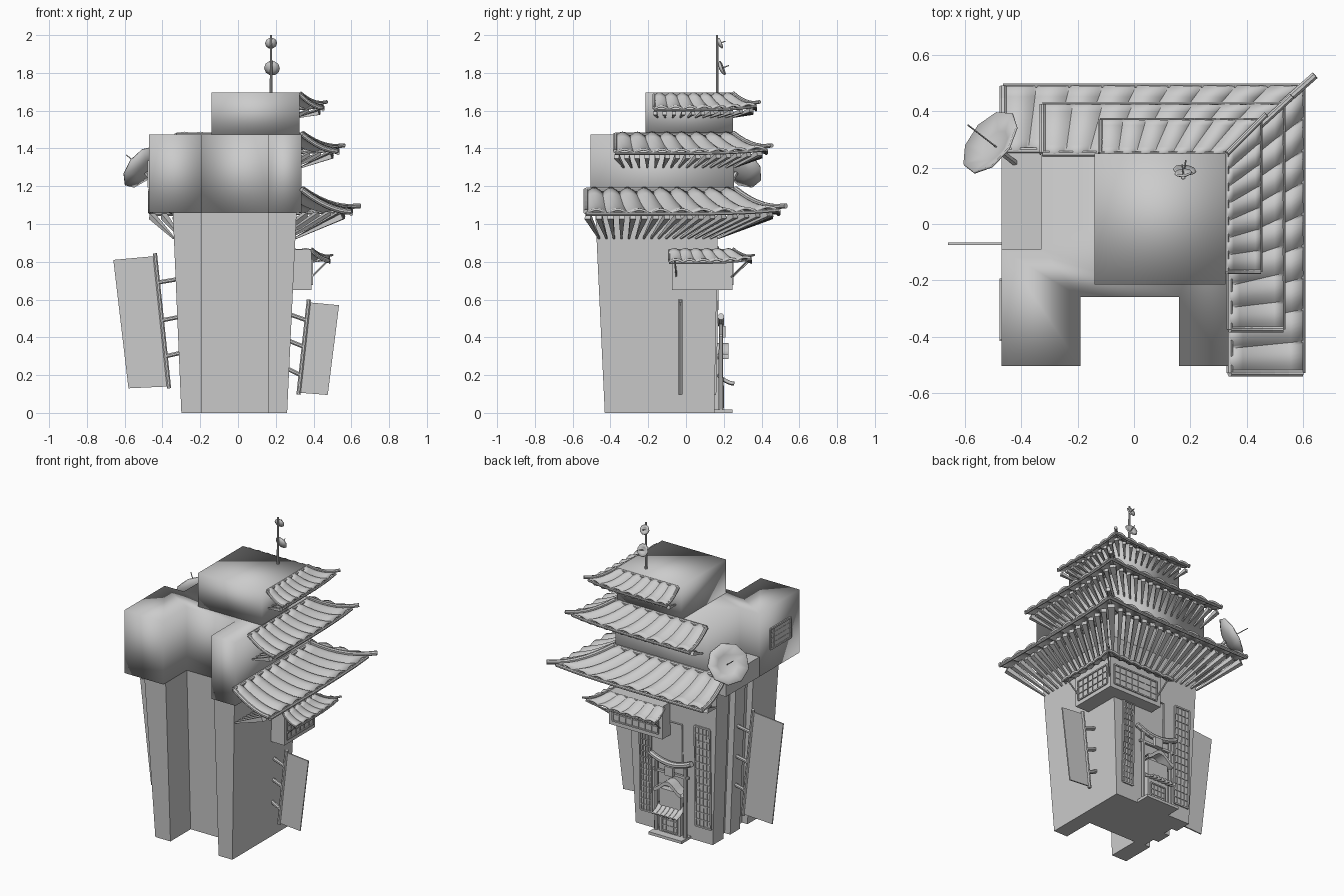
import bpy, math
from mathutils import Vector as V

if "Cube" in bpy.data.objects:
    bpy.data.objects.remove(bpy.data.objects["Cube"])


def mesh(name, verts, faces, smooth=None):
    me = bpy.data.meshes.new(name)
    me.from_pydata([tuple(v) for v in verts], [], faces)
    me.update()
    ob = bpy.data.objects.new(name, me)
    bpy.context.collection.objects.link(ob)
    if smooth:
        bpy.context.view_layer.objects.active = ob
        ob.select_set(True)
        if smooth == 'full':
            bpy.ops.object.shade_smooth()
        else:
            bpy.ops.object.shade_smooth_by_angle(angle=math.radians(smooth))
        ob.select_set(False)
    return ob


def prism(name, bottom, top, z0, z1, smooth=None):
    n = len(bottom)
    verts = [(x, y, z0) for x, y in bottom] + [(x, y, z1) for x, y in top]
    faces = [(i, (i + 1) % n, n + (i + 1) % n, n + i) for i in range(n)]
    faces += [tuple(reversed(range(n))), tuple(range(n, 2 * n))]
    return mesh(name, verts, faces, smooth)


def box(name, x0, x1, y0, y1, z0, z1, smooth=None):
    p = [(x0, y0), (x1, y0), (x1, y1), (x0, y1)]
    return prism(name, p, p, z0, z1, smooth)


def rods(name, items, sides=6, smooth=None):
    """Tapered rods (a, b, radius_a, radius_b) joined in one object."""
    verts, faces = [], []
    for a, b, ra, rb in items:
        a, b = V(a), V(b)
        d = (b - a).normalized()
        s = d.cross(V((0, 0, 1)) if abs(d.z) < .95 else V((0, 1, 0))).normalized()
        t = s.cross(d)
        k = len(verts)
        for c, r in ((a, ra), (b, rb)):
            for i in range(sides):
                w = 2 * math.pi * (i + .5) / sides
                verts.append(c + s * r * math.cos(w) + t * r * math.sin(w))
        faces += [(k + i, k + (i + 1) % sides, k + sides + (i + 1) % sides, k + sides + i) for i in range(sides)]
        faces += [tuple(k + i for i in reversed(range(sides))), tuple(k + sides + i for i in range(sides))]
    return mesh(name, verts, faces, smooth)


def path(pts, r):
    return [(a, b, r, r) for a, b in zip(pts, pts[1:])]


def tiles(name, start, c, e, z0, z1, waves, amp, right, mitre=True, lift=.02):
    """Concave wavy roof slope; returns its point function f(t along, v outward)."""
    (cp, cq), (ep, eq) = c, e

    def f(t, v, w=0):
        end = cp + (ep - cp) * v if mitre else cp
        p = start + (end - start) * t
        q = cq + (eq - cq) * v
        z = z0 + (z1 - z0) * (1 - (1 - min(v, 1)) ** 1.8) + lift * t ** 5 * v * mitre + w
        return V((q, p, z)) if right else V((p, q, z))
    n, m = waves * 8, 6
    verts = [f(i / n, j / m, amp * (abs(math.sin(math.pi * waves * i / n)) - .5)) for i in range(n + 1) for j in range(m + 1)]
    faces = []
    for i in range(n):
        for j in range(m):
            k = i * (m + 1) + j
            q = (k, k + m + 1, k + m + 2, k + 1)
            faces.append(q if not right else q[::-1])
    ob = mesh(name, verts, [q[::-1] for q in faces], 40)
    sol = ob.modifiers.new('thickness', 'SOLIDIFY')
    sol.thickness, sol.offset = .012, 0
    return f


def tier(name, sx, sy, c, e, z0, z1, waves, amp, r, rafter=None):
    """L-shaped roof on the back and right sides with ridges, hip and rafters."""
    for right in (False, True):
        side = 'right' if right else 'back'
        cc, ee, s = (c[::-1], e[::-1], sy) if right else (c, e, sx)
        f = tiles(f'{name}_{side}_tiles', s, cc, ee, z0, z1, waves, amp, right)
        trim = path([f(0, 0), f(1, 0)], r)
        trim += path([f(0, j / 5) for j in range(6)], r)
        trim += path([f(j / 8, 1, -.012) for j in range(9)], r * .8)
        if right:
            trim += path([f(1, j / 6, .008) for j in range(8)], r * 1.1)
        rods(f'{name}_{side}_ridges', trim, 8, 40)
        if rafter:
            ws, wc, wz, count = rafter
            k, o = (1, 0) if right else (0, 1)
            items = []
            for i in range(count):
                t = i / (count - 1)
                top = f(t * .98 + .01, .82, -.03)
                p = ws[k] + (wc[k] - ws[k]) * t
                low = V((wc[0], p, wz)) if right else V((p, wc[1], wz))
                items.append((top, low, r * 1.7, r * .5))
            rods(f'{name}_{side}_rafters', items, 4)


def lattice(name, o, u, v, nu, nv, r):
    """Framed grid of bars spanned by u and v from corner o."""
    o, u, v = V(o), V(u), V(v)
    items = []
    for i in range(nu + 1):
        k = r * (2 if i in (0, nu) else 1)
        items.append((o + u * i / nu, o + u * i / nu + v, k, k))
    for i in range(nv + 1):
        k = r * (2 if i in (0, nv) else 1)
        items.append((o + v * i / nv, o + v * i / nv + u, k, k))
    rods(name, items, 4)


def dish(name, c, d, radius, depth, feed, sides):
    """Shallow bowl facing d, with a feed rod."""
    c, d = V(c), V(d).normalized()
    s = d.cross(V((0, 0, 1))).normalized()
    t = s.cross(d)
    verts = [c - d * depth]
    for k in (.5, 1):
        for i in range(sides):
            w = 2 * math.pi * i / sides
            verts.append(c + d * depth * (k * k - 1) + (s * math.cos(w) + t * math.sin(w)) * radius * k)
    faces = [(0, 1 + i, 1 + (i + 1) % sides) for i in range(sides)]
    faces += [(1 + i, 1 + sides + i, 1 + sides + (i + 1) % sides, 1 + (i + 1) % sides) for i in range(sides)]
    mesh(name, verts, faces, 40).modifiers.new('thickness', 'SOLIDIFY').thickness = .008
    rods(name + '_feed', [(c - d * depth, c + d * feed, .003, .003)], 5)


# tapered tower with front recess and grooves down the left side
def outline(x0, x1, y0, y1, notch, g):
    return [(x0, y0), (-.19, y0), (-.19, notch), (.16, notch), (.16, y0), (x1, y0), (x1, y1), (x0, y1),
            (x0, .04), (x0 + g, .04), (x0 + g, -.03), (x0, -.03), (x0, -.13), (x0 + g, -.13), (x0 + g, -.21), (x0, -.21)]


prism('tower', outline(-.30, .26, -.43, .15, -.22, .04), outline(-.345, .31, -.48, .17, -.26, .04), 0, 1.06, 30)
# upper storeys
up = [(-.47, -.505), (-.19, -.505), (-.19, -.26), (.16, -.26), (.16, -.505), (.335, -.505), (.335, .255),
      (-.33, .255), (-.33, -.09), (-.47, -.09)]
prism('middle_storey', up, up, 1.06, 1.475, 'full')
box('corner_ledge', -.47, -.33, -.09, .255, 1.06, 1.19)
box('top_storey', -.14, .325, -.215, .25, 1.475, 1.695, 'full')

# three roof tiers and the balcony awning
tier('lower_roof', -.465, -.53, (.34, .26), (.60, .49), 1.18, 1.065, 9, .022, .013,
     ((-.34, -.46), (.305, .17), .925, 17))
tier('middle_roof', -.325, -.375, (.34, .25), (.53, .425), 1.475, 1.385, 8, .018, .011,
     ((-.3, -.33), (.335, .255), 1.30, 15))
tier('upper_roof', -.12, -.17, (.33, .25), (.45, .37), 1.685, 1.615, 7, .015, .009,
     ((-.1, -.15), (.325, .25), 1.565, 11))
tier('balcony_awning', -.02, -.09, (.39, .25), (.485, .345), .862, .805, 6, .012, .006)

# corner balcony with lattice windows and struts
box('balcony', 0, .39, -.075, .245, .65, .865)
lattice('balcony_right_window', (.393, -.05, .68), (0, .27, 0), (0, 0, .13), 6, 3, .003)
lattice('balcony_back_window', (.03, .248, .68), (.33, 0, 0), (0, 0, .13), 7, 3, .003)
rods('balcony_struts', [(a, b, .005, .005) for a, b in (
    ((.39, -.05, .72), (.48, -.06, .81)), ((.39, .24, .72), (.48, .33, .81)), ((.02, .245, .72), (.01, .34, .81)))], 6)

# hanging side banners with poles and struts
for name, y, quad, zs, wall in (
        ('left_banner', -.07, ((-.365, .14), (-.58, .13), (-.66, .81), (-.44, .83)), (.30, .49, .69), -1),
        ('right_banner', -.03, ((.32, .107), (.475, .095), (.535, .57), (.375, .585)), (.20, .35, .49), 1)):
    mesh(name, [(x, y + d, z) for d in (-.004, .004) for x, z in quad],
         [(0, 1, 2, 3), (7, 6, 5, 4)] + [(i, i + 4, (i + 1) % 4 + 4, (i + 1) % 4) for i in range(4)])
    (xa, za), (xb, zb) = quad[0], quad[3]
    rods(name + '_pole', [((xa, y, za - .01), (xb, y, zb + .015), .012, .012)], 8, 40)
    rods(name + '_struts', [((xa + (xb - xa) * (z - za) / (zb - za), y, z),
                             (wall * .25, y, z + wall * .04 if wall > 0 else z + .03), .012, .012) for z in zs], 8, 40)

# lattice panels on the back wall and window on the left wall
for name, x, w, h in (('back_panel_left', -.29, .11, .66), ('back_panel_right', .14, .08, .55)):
    lattice(name, (x, .155, .1), (w, 0, 0), (0, .012, h), 4, 14, .0035)
lattice('side_window', (-.473, -.41, 1.2), (0, .21, 0), (0, 0, .13), 5, 4, .004)
box('side_window_pane', -.474, -.47, -.41, -.2, 1.2, 1.33)
rods('wall_conduit', path([(.03, .17, .88), (.03, .17, .74), (-.09, .168, .74), (-.09, .165, .48)], .005), 6)

# gate: posts, tie beam and upswept lintel
rods('gate_posts', [((x, .185, 0), (x, .185, .47), .014, .012) for x in (-.125, .085)], 8, 40)
rods('gate_tie_beam', [((-.15, .185, .41), (.11, .185, .41), .011, .011)], 4)
rods('gate_lintel', path([(-.02 + .03 * i, .185, .47 + .0016 * i * i) for i in range(-5, 6)], .018), 8, 40)
box('gate_plaque', -.05, .01, .19, .21, .40, .46)
# shrine under the gate with gabled hood, tiled awning, door and step
box('shrine', -.095, .055, .14, .195, 0, .30)
hood = [(-.02 + .02 * i, .37 - .06 * (1 - math.cos(i * math.pi / 5)) / 2) for i in range(-5, 6)]
n = len(hood)
mesh('shrine_hood', [(x, y, z + d) for y in (.14, .225) for d in (0, -.025) for x, z in hood],
     [(i, i + 1, i + 1 + 2 * n, i + 2 * n) for i in range(n - 1)] +
     [(i + n, i + 3 * n, i + 1 + 3 * n, i + 1 + n) for i in range(n - 1)] +
     [(i + 2 * n, i + 1 + 2 * n, i + 1 + 3 * n, i + 3 * n) for i in range(n - 1)] +
     [(i, i + n, i + 1 + n, i + 1) for i in range(n - 1)], 40)
tiles('shrine_awning', -.11, (.07, .17), (.07, .255), .20, .155, 6, .01, False, False)
lattice('shrine_door', (-.075, .198, .03), (.11, 0, 0), (0, 0, .11), 4, 3, .003)
box('shrine_step', -.14, .10, .13, .245, 0, .018)

# large wall dish, roof mast and its two small dishes
dish('wall_dish', (-.51, .29, 1.3), (-.62, .48, .5), .13, .04, .12, 9)
rods('wall_dish_arm', [((-.40, .2, 1.15), (-.485, .265, 1.27), .012, .012)], 6)
rods('mast', [((.175, .165, 1.69), (.175, .165, 2.0), .008, .006)], 8, 40)
dish('mast_dish_low', (.18, .19, 1.825), (.1, .9, .35), .042, .015, .04, 10)
dish('mast_dish_high', (.175, .18, 1.957), (-.1, .9, .35), .032, .012, .03, 10)
